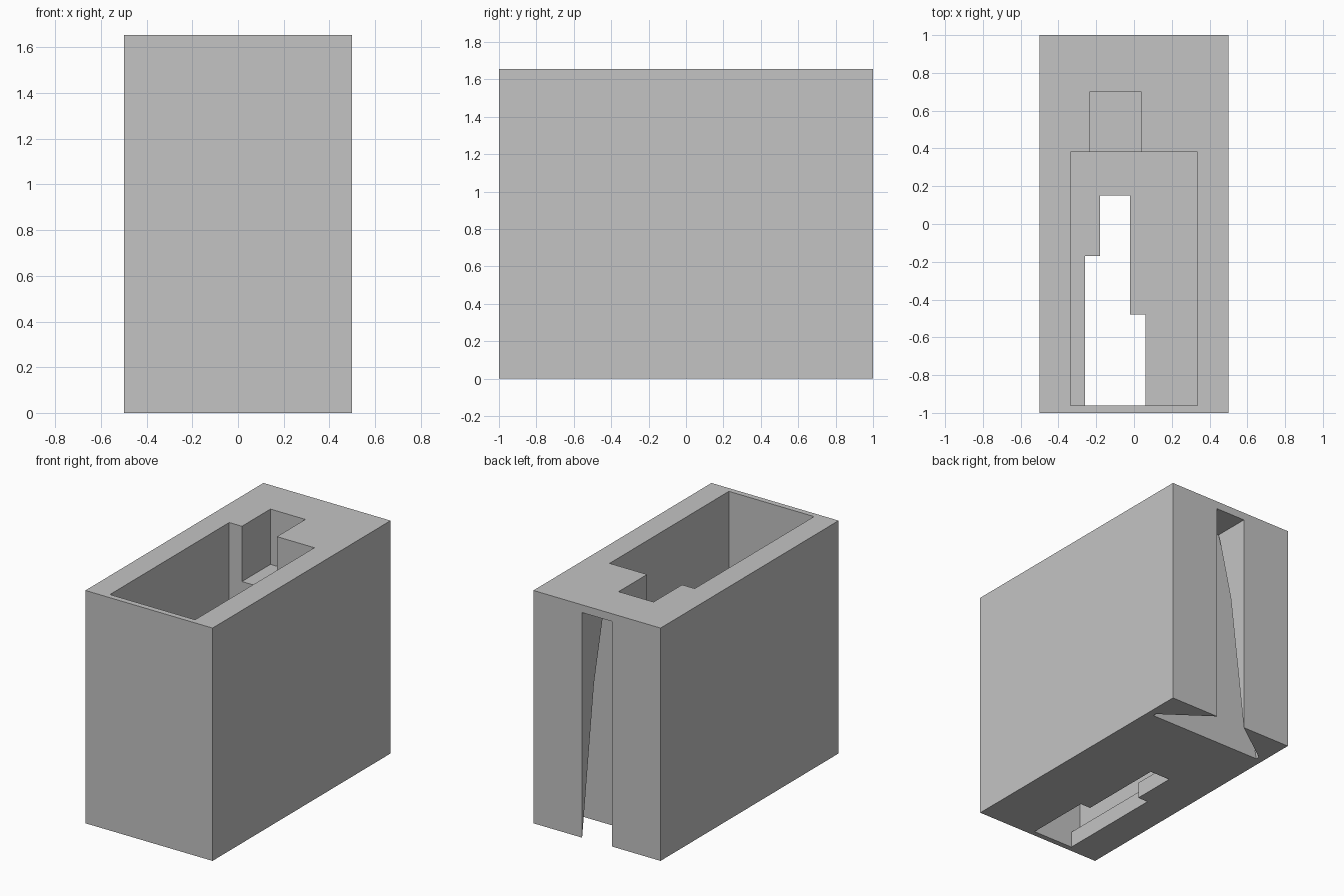
import bpy
import bmesh

cube = bpy.data.objects.get("Cube")
if cube:
    bpy.data.objects.remove(cube, do_unlink=True)

grey = bpy.data.materials.new("plain_grey")
grey.use_nodes = True
colour = (0.55, 0.55, 0.55, 1)
grey.diffuse_color = colour
grey.node_tree.nodes["Principled BSDF"].inputs["Base Color"].default_value = colour


def add_object(name, bm):
    bmesh.ops.recalc_face_normals(bm, faces=bm.faces)
    mesh = bpy.data.meshes.new(name)
    bm.to_mesh(mesh)
    bm.free()
    mesh.materials.append(grey)
    obj = bpy.data.objects.new(name, mesh)
    bpy.context.collection.objects.link(obj)
    return obj


def prism(name, outline, z0, z1):
    """Upright prism over a flat outline."""
    bm = bmesh.new()
    face = bm.faces.new([bm.verts.new((x, y, z0)) for x, y in outline])
    top = bmesh.ops.extrude_face_region(bm, geom=[face])["geom"]
    verts = [v for v in top if isinstance(v, bmesh.types.BMVert)]
    bmesh.ops.translate(bm, verts=verts, vec=(0, 0, z1 - z0))
    return add_object(name, bm)


def block(name, x0, x1, y0, y1, z0, z1):
    return prism(name, [(x0, y0), (x1, y0), (x1, y1), (x0, y1)], z0, z1)


def cut(body, cutter):
    cutter.hide_render = True
    mod = body.modifiers.new(cutter.name, "BOOLEAN")
    mod.operation = "DIFFERENCE"
    mod.solver = "EXACT"
    mod.object = cutter
    bpy.context.view_layer.objects.active = body
    bpy.ops.object.modifier_apply(modifier=mod.name)
    bpy.data.objects.remove(cutter, do_unlink=True)


HEIGHT, FLOOR, SLOT_Y, SLOT_X = 1.655, 0.115, 0.735, 0.118

# Outer bin
body = block("bin_body", -0.5, 0.5, -1, 1, 0, HEIGHT)

# Main pocket and the shallower notch behind it
cut(body, block("pocket", -0.335, 0.335, -0.96, 0.38, FLOOR, 2))
cut(body, block("rear_notch", -0.235, 0.04, 0.3, 0.70, 1.262, 2))

# Stepped opening through the floor
steps = [(-0.26, -0.96), (0.06, -0.96), (0.06, -0.48), (-0.02, -0.48),
         (-0.02, 0.15), (-0.18, 0.15), (-0.18, -0.17), (-0.26, -0.17)]
cut(body, prism("floor_opening", steps, -0.2, 0.3))

# Mounting slot in the back
cut(body, block("back_slot", -SLOT_X, SLOT_X, SLOT_Y, 1.2, -0.2, 1.6))

# Undercut flare of the slot, narrowing upward: height, half width, side y, lip y
bm = bmesh.new()
for z, w, side, lip in [(-0.05, 0.456, 0.763, 1.006),
                        (1.05, 0.27, 0.763, 0.866),
                        (1.595, 0.122, 0.739, 0.741)]:
    for s in (-1, 1):
        for x, y in [(w, SLOT_Y), (w, side), (SLOT_X - 0.002, lip)]:
            bm.verts.new((s * x, y, z))
bmesh.ops.convex_hull(bm, input=bm.verts)
cut(body, add_object("slot_flare", bm))
